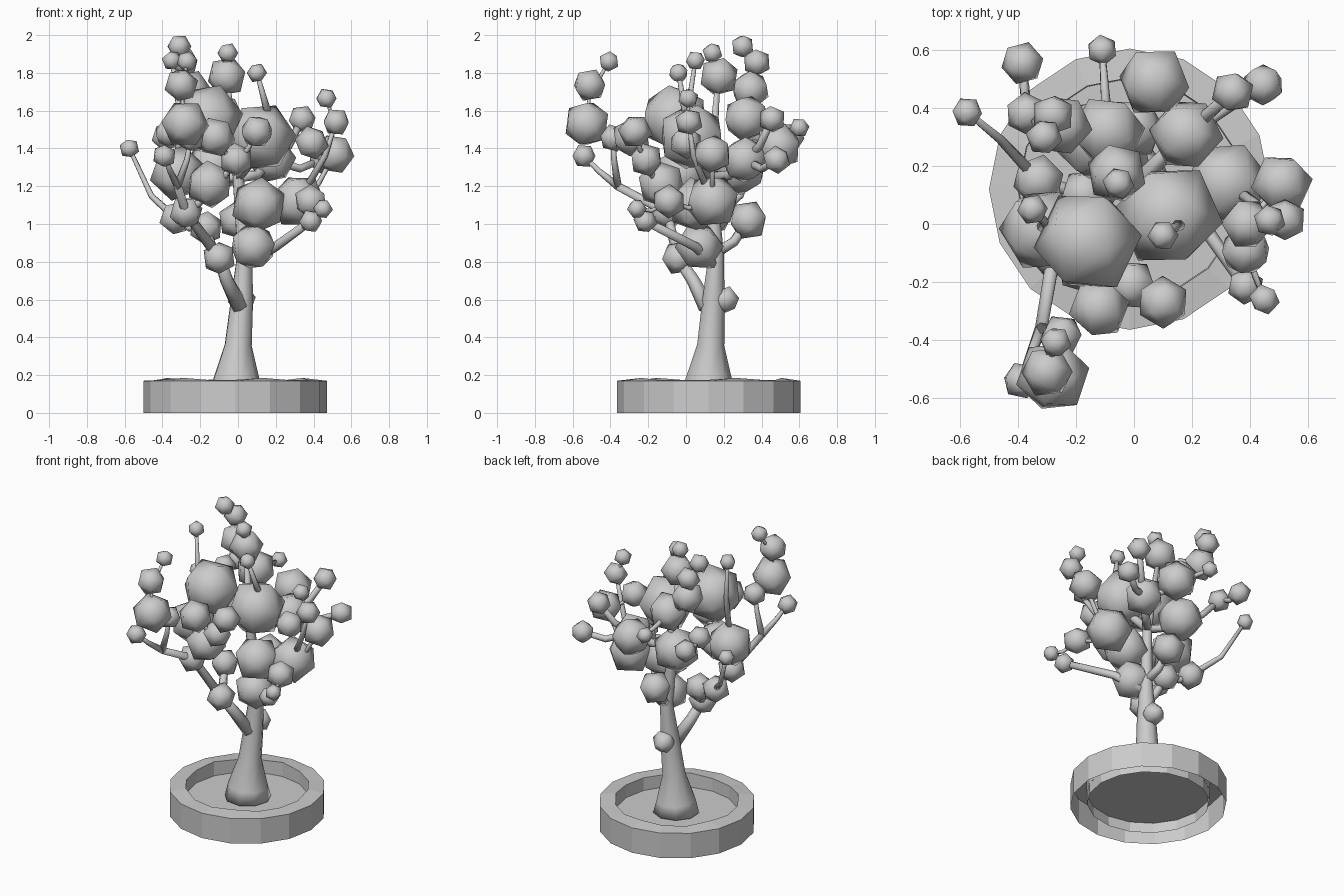
import bpy, bmesh, math, random
from mathutils import Matrix, Vector, Euler

if "Cube" in bpy.data.objects:
    bpy.data.objects.remove(bpy.data.objects["Cube"])

random.seed(4)


def finish(name, bm, smooth):
    me = bpy.data.meshes.new(name)
    bmesh.ops.recalc_face_normals(bm, faces=bm.faces[:])
    for f in bm.faces:
        f.smooth = smooth
    bm.to_mesh(me)
    bm.free()
    ob = bpy.data.objects.new(name, me)
    bpy.context.collection.objects.link(ob)


def tube(bm, pts, radii, sides=7):
    """Tapered closed tube through the points."""
    rings = []
    for i, p in enumerate(pts):
        d = (pts[min(i + 1, len(pts) - 1)] - pts[max(i - 1, 0)]).normalized()
        u = d.cross(Vector((0.3, 1, 0.1))).normalized()
        v = d.cross(u)
        rings.append([bm.verts.new(p + radii[i] * (u * math.cos(a) + v * math.sin(a)))
                      for a in (2 * math.pi * k / sides for k in range(sides))])
    for a, b in zip(rings, rings[1:]):
        for k in range(sides):
            n = (k + 1) % sides
            bm.faces.new((a[k], a[n], b[n], b[k]))
    bm.faces.new(rings[0])
    bm.faces.new(rings[-1])


# Planter ring: wall open underneath, some stones slightly proud
centre, N = Vector((-0.015, 0.12, 0)), 16
profile = [(0.485, 0), (0.485, 0.17), (0.385, 0.175), (0.38, 0.02)]
bm = bmesh.new()
rings = []
for k in range(N):
    a = 2 * math.pi * k / N
    lift = 0.01 if k % 3 == 1 else 0
    rings.append([bm.verts.new(centre + Vector((r * math.cos(a), r * math.sin(a), z + lift * (z > 0.171))))
                  for r, z in profile])
for k in range(N):
    a, b = rings[k], rings[(k + 1) % N]
    for j in range(len(profile) - 1):
        bm.faces.new((a[j], b[j], b[j + 1], a[j + 1]))
finish("planter_ring", bm, False)

# Soil disc
bm = bmesh.new()
bmesh.ops.create_circle(bm, cap_ends=True, segments=N, radius=0.383,
                        matrix=Matrix.Translation(centre + Vector((0, 0, 0.09))))
finish("soil", bm, False)

# Trunk with a flared foot, a stump at the back and the low front fork
trunk = [Vector(p) for p in [(-.01, .12, .1), (-.01, .12, .18), (0, .13, .36), (.02, .145, .6),
                             (.035, .16, .85), (0, .13, 1.25), (-.06, .17, 1.78)]]
bm = bmesh.new()
tube(bm, trunk, [.145, .125, .073, .06, .04, .03, .012], 9)
stump = trunk[3]
tube(bm, [stump, stump + Vector((0, .075, 0)), stump + Vector((0, .125, -.02))], [.04, .075, .03], 6)
fork = [Vector((.01, .11, .56)), Vector((-.06, .04, .7)), Vector((-.1, -.04, .82))]
tube(bm, fork, [.045, .036, .03])
finish("trunk", bm, True)

# Foliage balls grouped by radius
tiers = {
    .175: [(.12, .03, 1.46), (-.16, -.06, 1.56)],
    .14: [(-.32, -.02, 1.27), (.32, .14, 1.12), (.11, .05, 1.1), (-.13, .29, 1.3)],
    .12: [(-.09, .32, 1.56), (.18, .31, 1.34), (.07, .49, 1.41), (-.15, -.13, 1.21),
          (-.28, -.525, 1.53), (.08, .07, .88)],
    .1: [(0, .33, 1.02), (-.12, -.29, 1.46), (-.06, .175, 1.78), (.51, .14, 1.37), (-.25, .34, 1.71)],
    .085: [(-.01, -.21, 1.34), (.1, -.27, 1.49), (.39, 0, 1.43), (-.3, -.51, 1.735),
           (-.1, -.04, .82), (-.275, -.1, 1.06), (-.33, .15, 1.03), (.385, -.09, 1.12), (-.17, .1, .98)],
    .07: [(-.37, .38, 1.48), (-.385, .555, 1.46), (.52, .015, 1.54), (.34, .455, 1.555),
          (-.25, -.385, 1.455), (.445, .48, 1.34), (-.28, .375, 1.855)],
    .06: [(.385, -.215, 1.015), (-.39, -.54, 1.36), (-.31, .3, 1.94)],
    .05: [(-.35, .05, 1.865), (.1, -.04, 1.8), (-.575, .385, 1.4), (-.11, .6, 1.51), (.45, -.26, 1.08)],
}
balls = [(Vector(p), r) for r, group in tiers.items() for p in group]
# Buds: a small ball above and slightly inward of three crown tips
for p in (tiers[.1][2], tiers[.085][3], tiers[.07][2]):
    balls.append((Vector((p[0] * .9, p[1] * .8, p[2] + .125)), .052))

bm = bmesh.new()
for p, r in balls:
    rot = Euler([random.uniform(0, 6.28) for _ in range(3)]).to_matrix().to_4x4()
    bmesh.ops.create_icosphere(bm, subdivisions=1, radius=r * 1.08, matrix=Matrix.Translation(p) @ rot)
finish("foliage", bm, True)

# Clearly visible limbs: start, bend, end
low, elbow, tip = Vector(tiers[.085][5]), Vector((-.32, -.36, 1.2)), tiers[.06]
limbs = [
    (trunk[3].lerp(trunk[4], .7), (.2, .05, .88), tip[0]),
    (tiers[.085][6], (-.46, .29, 1.15), tiers[.05][2]),
    (fork[2], low, elbow),
    (elbow, (-.36, -.46, 1.28), tip[1]),
    (elbow, (-.27, -.38, 1.34), tiers[.07][4]),
    (tiers[.12][0], (-.1, .45, 1.52), tiers[.05][3]),
    ((.16, 0, 1.58), (.13, -.02, 1.69), tiers[.05][1]),
    (tiers[.14][0], (-.31, .01, 1.6), tiers[.05][0]),
    (tiers[.14][1], (.46, .04, 1.36), tiers[.07][2]),
]
bm = bmesh.new()
done = [low]
for n, limb in enumerate(limbs):
    pts = [Vector(p) for p in limb]
    tube(bm, pts, [.03, .026, .022] if n in (0, 2) else [.022, .016, .011])
    done.append(pts[2])

# Other branches: each ball joins the nearest lower part of the tree
joined = [(p, .03) for p in trunk[4:] + fork[2:]] + [(low, .024), (elbow, .02)]
waiting = [p for p, r in balls if all((p - d).length > .001 for d in done)]
waiting += [d for d in done if d != low and d != elbow]
while waiting:
    reach = [((p - q).length + 2 * max(0, q.z - p.z), p, q, w) for p in waiting for q, w in joined]
    cost, p, q, w = min(reach, key=lambda t: t[0])
    waiting.remove(p)
    thin = max(.01, w * .8)
    linked = any((p - d).length < .001 for d in done)
    if (p - q).length > .02 and not linked:
        sag = Vector((0, 0, -.15 * (p - q).length))
        tube(bm, [q, q.lerp(p, .55) + sag, p], [w, (w + thin) / 2, thin])
    joined.append((p, thin))
finish("branches", bm, True)
